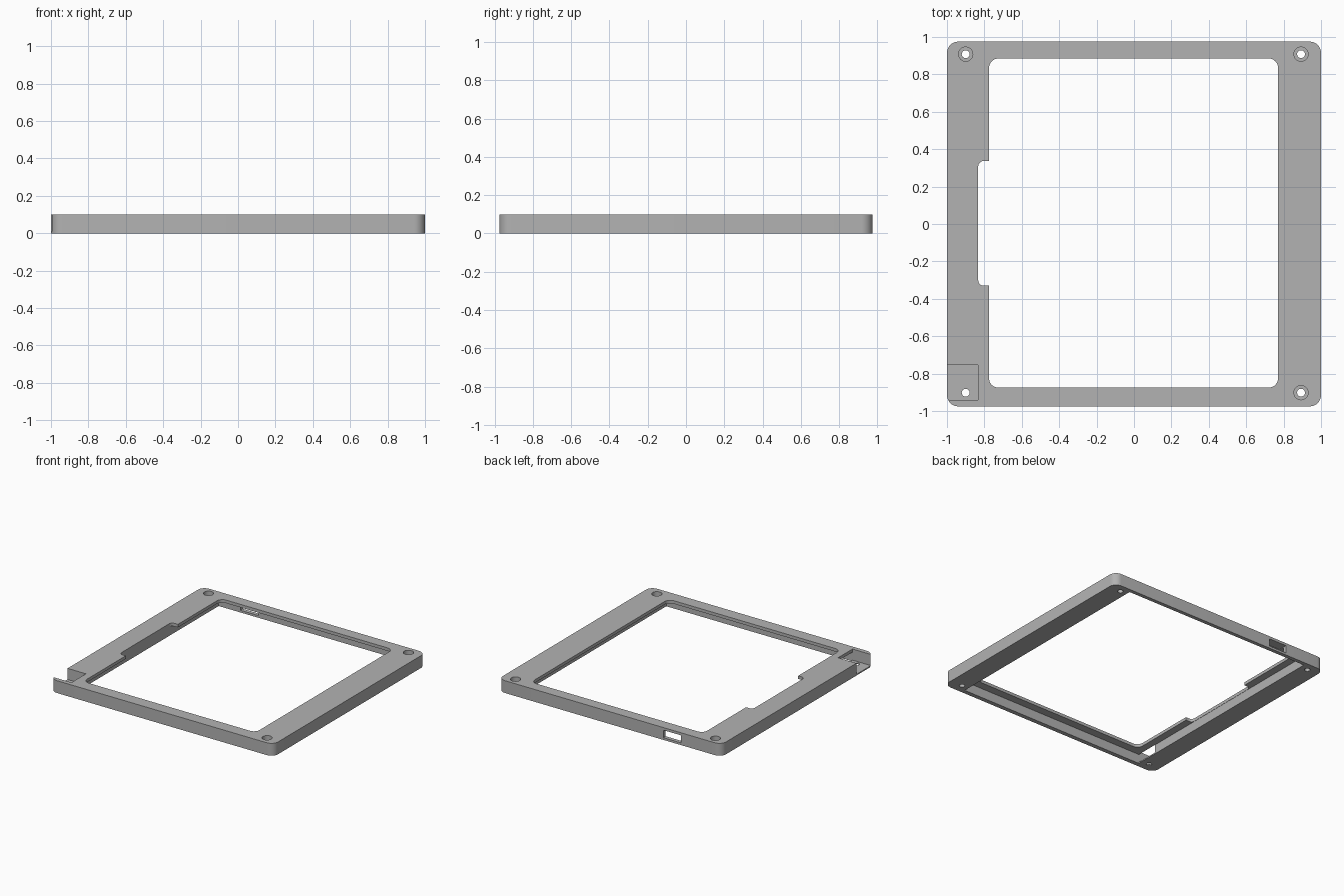
import bpy, bmesh, math

if "Cube" in bpy.data.objects:
    bpy.data.objects.remove(bpy.data.objects["Cube"])

grey = bpy.data.materials.new("matte_grey")
grey.diffuse_color = (0.45, 0.45, 0.45, 1)
grey.use_nodes = True
grey.node_tree.nodes["Principled BSDF"].inputs["Base Color"].default_value = grey.diffuse_color

TOP, CEILING = 0.10, 0.075      # overall height, underside of the top plate
POCKET_X, POCKET_Y = 0.835, 0.94


def prism(name, outline, z0, z1):
    """Extrude a flat outline from z0 to z1."""
    bm = bmesh.new()
    face = bm.faces.new([bm.verts.new((x, y, z0)) for x, y in outline])
    ext = bmesh.ops.extrude_face_region(bm, geom=[face])
    bmesh.ops.translate(bm, vec=(0, 0, z1 - z0),
                        verts=[v for v in ext["geom"] if isinstance(v, bmesh.types.BMVert)])
    bmesh.ops.recalc_face_normals(bm, faces=bm.faces)
    mesh = bpy.data.meshes.new(name)
    bm.to_mesh(mesh)
    bm.free()
    mesh.materials.append(grey)
    obj = bpy.data.objects.new(name, mesh)
    bpy.context.collection.objects.link(obj)
    return obj


def rounded(x0, x1, y0, y1, r=0.0, steps=8):
    """Rectangle outline with optional round corners."""
    if r == 0:
        return [(x0, y0), (x1, y0), (x1, y1), (x0, y1)]
    pts = []
    for k, (cx, cy) in enumerate([(x1 - r, y1 - r), (x0 + r, y1 - r),
                                  (x0 + r, y0 + r), (x1 - r, y0 + r)]):
        for i in range(steps + 1):
            a = math.pi / 2 * (k + i / steps)
            pts.append((cx + r * math.cos(a), cy + r * math.sin(a)))
    return pts


def circle(cx, cy, r, n=32):
    return [(cx + r * math.cos(2 * math.pi * i / n),
             cy + r * math.sin(2 * math.pi * i / n)) for i in range(n)]


def cut(outline, z0, z1):
    """Subtract a prism from the frame."""
    cutter = prism("cutter", outline, z0, z1)
    cutter.hide_render = True
    mod = frame.modifiers.new("cut", "BOOLEAN")
    mod.operation, mod.solver, mod.object = "DIFFERENCE", "EXACT", cutter
    bpy.ops.object.modifier_apply(modifier=mod.name)
    bpy.data.objects.remove(cutter)


# Outer body
frame = prism("bezel_frame", rounded(-1, 1, -0.975, 0.975, 0.06), 0, TOP)
bpy.context.view_layer.objects.active = frame
frame.select_set(True)

# Underside pocket, window and cable relief beside the window
cut(rounded(-POCKET_X, POCKET_X, -POCKET_Y, POCKET_Y + 0.005), -0.1, CEILING)
cut(rounded(-0.775, 0.77, -0.875, 0.885, 0.05), -0.1, 0.2)
cut(rounded(-0.833, -0.70, -0.33, 0.337, 0.03), 0.03, 0.2)

# Connector slot through the back wall
cut(rounded(-0.64, -0.48, 0.90, 1.1), 0.018, CEILING + 0.004)

# Open corner bay with a thin floor, joined to the pocket
cut(rounded(-1.1, -POCKET_X, -POCKET_Y, -0.755), 0.01, 0.2)
cut(rounded(-0.9, -0.80, -POCKET_Y, -0.755), 0.01, CEILING)

# Screw holes; all but the bay corner are counterbored
for x, y in [(-0.9, 0.908), (0.893, 0.908), (0.893, -0.902), (-0.9, -0.902)]:
    cut(circle(x, y, 0.021), -0.1, 0.2)
    if x > 0 or y > 0:
        cut(circle(x, y, 0.038), 0.05, 0.2)

bpy.ops.object.shade_smooth_by_angle(angle=math.radians(30))
